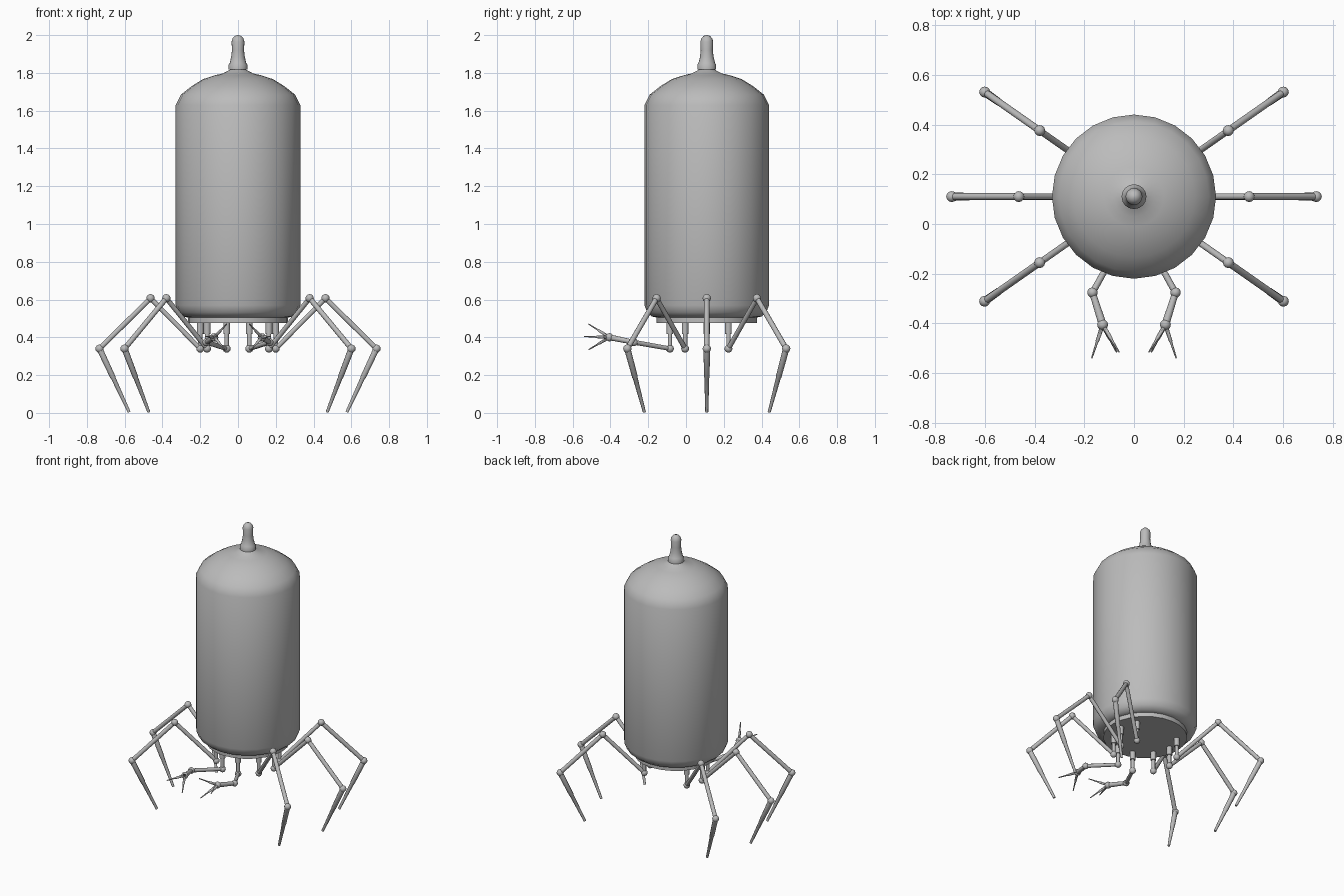
import bpy, bmesh, math
from mathutils import Vector

cube = bpy.data.objects.get("Cube")
if cube:
    bpy.data.objects.remove(cube, do_unlink=True)

grey = bpy.data.materials.new("plain grey")
grey.use_nodes = True
COLOR = (0.5, 0.5, 0.5, 1)
grey.diffuse_color = COLOR
grey.node_tree.nodes["Principled BSDF"].inputs["Base Color"].default_value = COLOR
CENTRE = Vector((0, 0.11, 0))
HIP_RADIUS, HIP_Z = 0.2, 0.34


def finish(bm, name, angle=40):
    bmesh.ops.recalc_face_normals(bm, faces=bm.faces)
    mesh = bpy.data.meshes.new(name)
    bm.to_mesh(mesh)
    bm.free()
    ob = bpy.data.objects.new(name, mesh)
    bpy.context.collection.objects.link(ob)
    mesh.materials.append(grey)
    bpy.ops.object.select_all(action='DESELECT')
    ob.select_set(True)
    bpy.context.view_layer.objects.active = ob
    bpy.ops.object.shade_smooth_by_angle(angle=math.radians(angle))
    return ob


def lathe(bm, profile, sides, start=Vector(), axis=Vector((0, 0, 1))):
    """Revolve (radius, height) pairs around an axis and cap both ends."""
    turn = axis.to_track_quat('Z', 'Y')
    rings = []
    for r, h in profile:
        angles = [math.tau * i / sides for i in range(sides)]
        rings.append([bm.verts.new(start + turn @ Vector((r * math.cos(a), r * math.sin(a), h)))
                      for a in angles])
    for low, high in zip(rings, rings[1:]):
        for i in range(sides):
            j = (i + 1) % sides
            bm.faces.new((low[i], low[j], high[j], high[i]))
    bm.faces.new(rings[0][::-1])
    bm.faces.new(rings[-1])


def rod(bm, a, b, radii, sides=10):
    """Rod from a to b; radii are (fraction along, radius) pairs."""
    d = b - a
    lathe(bm, [(r, t * d.length) for t, r in radii], sides, a, d.normalized())


def ball(bm, p, r):
    geo = bmesh.ops.create_uvsphere(bm, u_segments=12, v_segments=8, radius=r)
    bmesh.ops.translate(bm, verts=geo["verts"], vec=p)


def strut(bm, hip):
    # Telescoping hanger under the base plate, ending in the hip ball
    rod(bm, hip, hip + Vector((0, 0, 0.14)),
        [(0, 0.012), (0.55, 0.012), (0.56, 0.018), (1, 0.018)])
    ball(bm, hip, 0.021)


# Tank body, base plate and nozzle
for name, profile, sides in (
    ("tank_body", [(0.265, 0.505), (0.29, 0.51), (0.315, 0.532), (0.33, 0.57), (0.33, 1.63),
                   (0.302, 1.685), (0.245, 1.73), (0.185, 1.767), (0.12, 1.788),
                   (0.08, 1.797), (0.04, 1.818), (0.03, 1.825)], 24),
    ("base_plate", [(0.265, 0.475), (0.265, 0.515)], 24),
    ("nozzle", [(0.05, 1.818), (0.05, 1.843), (0.044, 1.852), (0.036, 1.885), (0.032, 1.92),
                (0.034, 1.965), (0.029, 1.982), (0.018, 1.995), (0.004, 2.0)], 16),
):
    bm = bmesh.new()
    lathe(bm, profile, sides, CENTRE)
    finish(bm, name)

# Six walking legs
LEG_NAMES = {0: "left_middle_leg", 35: "left_back_leg", 145: "right_back_leg",
             180: "right_middle_leg", 215: "right_front_leg", 325: "left_front_leg"}
for degrees, name in LEG_NAMES.items():
    a = math.radians(degrees)
    out = Vector((math.cos(a), math.sin(a), 0))

    def at(r, z):
        return CENTRE + out * r + Vector((0, 0, z))

    hip, knee = at(HIP_RADIUS, HIP_Z), at(0.463, 0.607)
    ankle, foot = at(0.733, HIP_Z), at(0.576, 0.004)
    bm = bmesh.new()
    strut(bm, hip)
    rod(bm, hip, knee, [(0, 0.013), (1, 0.013)])
    rod(bm, knee, ankle, [(0, 0.014), (1, 0.014)])
    rod(bm, ankle, foot, [(0, 0.017), (0.45, 0.015), (0.46, 0.013), (1, 0.008)])
    ball(bm, knee, 0.022)
    ball(bm, ankle, 0.022)
    finish(bm, name)

# Two front arms with three-fingered claws
for side, name in ((1, "left_arm"), (-1, "right_arm")):
    def pt(x, y, z):
        return Vector((x * side, y, z))

    hip, elbow, wrist = pt(0.06, -0.085, HIP_Z), pt(0.167, -0.276, 0.374), pt(0.126, -0.405, 0.4)
    bm = bmesh.new()
    strut(bm, hip)
    rod(bm, hip, elbow, [(0, 0.012), (1, 0.013)])
    rod(bm, elbow, wrist, [(0, 0.013), (1, 0.016)])
    ball(bm, elbow, 0.021)
    ball(bm, wrist, 0.022)
    for tip in (pt(0.17, -0.54, 0.405), pt(0.06, -0.515, 0.47), pt(0.07, -0.515, 0.335)):
        rod(bm, wrist, tip, [(0, 0.009), (0.5, 0.007), (0.52, 0.005), (1, 0.003)], 8)
    finish(bm, name)
